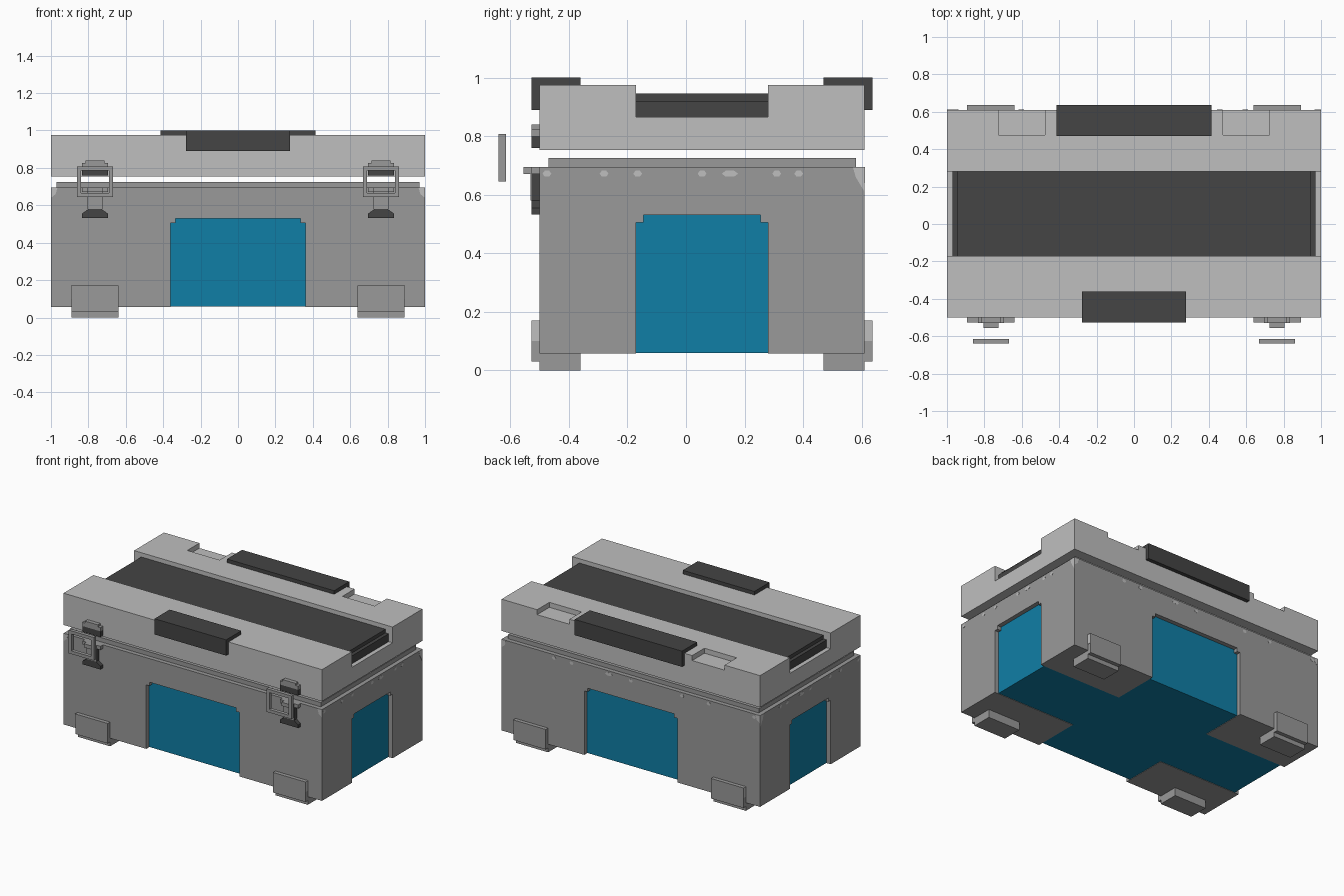
import bpy, bmesh, math

cube = bpy.data.objects.get("Cube")
if cube:
    bpy.data.objects.remove(cube, do_unlink=True)


def material(name, rgb):
    m = bpy.data.materials.new(name)
    m.use_nodes = True
    m.diffuse_color = (*rgb, 1)
    m.node_tree.nodes["Principled BSDF"].inputs["Base Color"].default_value = (*rgb, 1)
    return m


LIGHT = material("light grey", (0.52, 0.52, 0.52))
GREY = material("mid grey", (0.32, 0.32, 0.32))
DARK = material("charcoal", (0.058, 0.058, 0.058))
BLUE = material("blue", (0.005, 0.21, 0.38))


def prism(name, mat, points, axis, low, high):
    """Extrude a 2D outline along x (points are y,z) or along y (points are x,z)."""
    place = (lambda a, b, t: (t, a, b)) if axis == "x" else (lambda a, b, t: (a, t, b))
    bm = bmesh.new()
    face = bm.faces.new([bm.verts.new(place(a, b, low)) for a, b in points])
    new = bmesh.ops.extrude_face_region(bm, geom=[face])["geom"]
    for v in new:
        if isinstance(v, bmesh.types.BMVert):
            v.co["xyz".index(axis)] = high
    bmesh.ops.recalc_face_normals(bm, faces=bm.faces)
    mesh = bpy.data.meshes.new(name)
    bm.to_mesh(mesh)
    bm.free()
    mesh.materials.append(mat)
    obj = bpy.data.objects.new(name, mesh)
    bpy.context.collection.objects.link(obj)
    return obj


def box(name, mat, x, y, z):
    return prism(name, mat, [(y[0], z[0]), (y[1], z[0]), (y[1], z[1]), (y[0], z[1])], "x", *x)


# Main extents
FRONT, BACK, BASE, TOP = -0.5, 0.61, 0.06, 0.695
INSET, STEP = 0.03, 0.025
CUT_X = (-0.36, 0.36)
CUT_Y = (-0.17, 0.28)


def wall(name, axis, span, cut, low, high):
    """Wall with an opening at the bottom that has stepped upper corners."""
    (a, b), (c, d) = span, cut
    head = 0.53
    prism(name, GREY, [
        (a, BASE), (c, BASE), (c, head - STEP), (c + STEP, head - STEP), (c + STEP, head),
        (d - STEP, head), (d - STEP, head - STEP), (d, head - STEP), (d, BASE),
        (b, BASE), (b, TOP), (a, TOP)], axis, low, high)


# Body: blue core, four walls, upper rim
box("blue_core", BLUE, (-0.97, 0.97), (FRONT + INSET, BACK - INSET), (BASE, 0.6))
box("upper_rim", GREY, (-0.97, 0.97), (FRONT + INSET, BACK - INSET), (0.6, 0.725))
wall("front_wall", "y", (-1, 1), CUT_X, FRONT, FRONT + INSET)
wall("back_wall", "y", (-1, 1), CUT_X, BACK - INSET, BACK)
for side, x in (("right", -1), ("left", 1 - INSET)):
    wall(side + "_wall", "x", (FRONT + INSET, BACK - INSET), CUT_Y, x, x + INSET)

# Underside corner pads and feet
for xs, side in ((-1, "right"), (1, "left")):
    for ys, end in ((-1, "front"), (1, "back")):
        edge, inner = (FRONT, CUT_Y[0]) if ys < 0 else (BACK, CUT_Y[1])
        tag = f"{end}_{side}_"
        box(tag + "base_pad", GREY, sorted((xs, xs * CUT_X[1])), sorted((edge, inner)),
            (BASE - 0.003, BASE + 0.002))
        fx = sorted((xs * 0.64, xs * 0.89))
        box(tag + "foot", GREY, fx, sorted((edge, edge - ys * 0.14)), (0, BASE))
        box(tag + "foot_guard", GREY, fx, sorted((edge, edge + ys * 0.027)), (0.03, 0.17))
        box(tag + "guard_wear", LIGHT, sorted((xs * 0.89, xs * 0.892)),
            sorted((edge, edge + ys * 0.027)), (0.1, 0.17))

# Lid with a long channel and two finger notches at the back
lid = prism("lid", LIGHT, [
    (FRONT, 0.753), (BACK, 0.753), (BACK, 0.975), (CUT_Y[1], 0.975), (CUT_Y[1], 0.865),
    (CUT_Y[0], 0.865), (CUT_Y[0], 0.975), (FRONT, 0.975)], "x", -1, 1)
for s in (-1, 1):
    cutter = box("notch_cutter", LIGHT, sorted((s * 0.475, s * 0.725)), (0.475, 0.7), (0.94, 1.1))
    cutter.hide_render = True
    mod = lid.modifiers.new("notch", "BOOLEAN")
    mod.operation, mod.solver, mod.object = "DIFFERENCE", "EXACT", cutter
    bpy.context.view_layer.objects.active = lid
    bpy.ops.object.modifier_apply(modifier=mod.name)
    bpy.data.objects.remove(cutter, do_unlink=True)

# Stepped dark insert in the channel
prism("lid_insert", DARK, [
    (-0.97, 0.865), (0.97, 0.865), (0.97, 0.92), (0.945, 0.92),
    (0.945, 0.945), (-0.945, 0.945), (-0.945, 0.92), (-0.97, 0.92)], "y", *CUT_Y)

# Folded grips over the lid edges
for name, edge, s, half in (("front_grip", FRONT, -1, 0.277), ("back_grip", BACK, 1, 0.415)):
    out, back = edge + s * 0.027, edge - s * 0.14
    prism(name, DARK, [(out, 0.89), (out, 1.0), (back, 1.0), (back, 0.975),
                       (edge, 0.975), (edge, 0.89)], "x", -half, half)

# Latches
for s, side in ((-1, "right"), (1, "left")):
    cx = s * 0.765

    def part(name, mat, half, y, z):
        return box(f"{side}_latch_{name}", mat, (cx - half, cx + half), y, z)

    plate = (-0.528, FRONT)
    part("keeper", GREY, 0.07, plate, (0.80, 0.825))
    part("keeper_cap", GREY, 0.05, plate, (0.825, 0.84))
    part("keeper_base", DARK, 0.07, plate, (0.76, 0.80))
    part("crossbar", GREY, 0.07, plate, (0.67, 0.695))
    part("post", GREY, 0.04, (-0.555, -0.528), (0.67, 0.695))
    part("stem", DARK, 0.04, plate, (0.58, 0.67))
    part("stem_face", GREY, 0.04, (-0.531, -0.528), (0.58, 0.67))
    prism(side + "_latch_heel", DARK, [
        (cx - 0.07, 0.533), (cx + 0.07, 0.533), (cx + 0.07, 0.555), (cx + 0.035, 0.58),
        (cx - 0.035, 0.58), (cx - 0.07, 0.555)], "y", *plate)
    # Loose rectangular ring in front of the latch
    ring = (-0.64, -0.615)
    for e in (-1, 1):
        box(side + "_latch_ring_side", GREY, sorted((cx + e * 0.075, cx + e * 0.097)),
            ring, (0.645, 0.807))
    part("ring_bottom", GREY, 0.075, ring, (0.645, 0.667))
    part("ring_top", GREY, 0.075, ring, (0.785, 0.807))


# Worn paint chips along the upper body edges
def chip(name, axis, centre, width, low, high):
    pts = [(centre + width * math.cos(i * math.pi / 3), 0.672 + 0.012 * math.sin(i * math.pi / 3))
           for i in range(6)]
    prism(name, LIGHT, pts, axis, low, high)


for y, w in ((-0.475, 0.015), (-0.28, 0.015), (-0.165, 0.015), (0.055, 0.015),
             (0.15, 0.028), (0.31, 0.015), (0.385, 0.015)):
    chip("left_edge_wear", "x", y, w, 1, 1.001)
    chip("right_edge_wear", "x", y, w, -1.001, -1)
    chip("back_edge_wear", "y", (y - 0.055) * 1.8, w, BACK, BACK + 0.001)
for s in (-1, 1):
    for y in (FRONT - 0.001, BACK):
        prism("corner_wear", LIGHT, [(s, TOP), (s * 0.965, TOP), (s * 0.975, 0.66), (s, 0.64)],
              "y", y, y + 0.001)
    prism("back_corner_wear", LIGHT, [(BACK, TOP), (0.57, TOP), (0.58, 0.66), (BACK, 0.61)],
          "x", *sorted((s, s * 1.001)))
